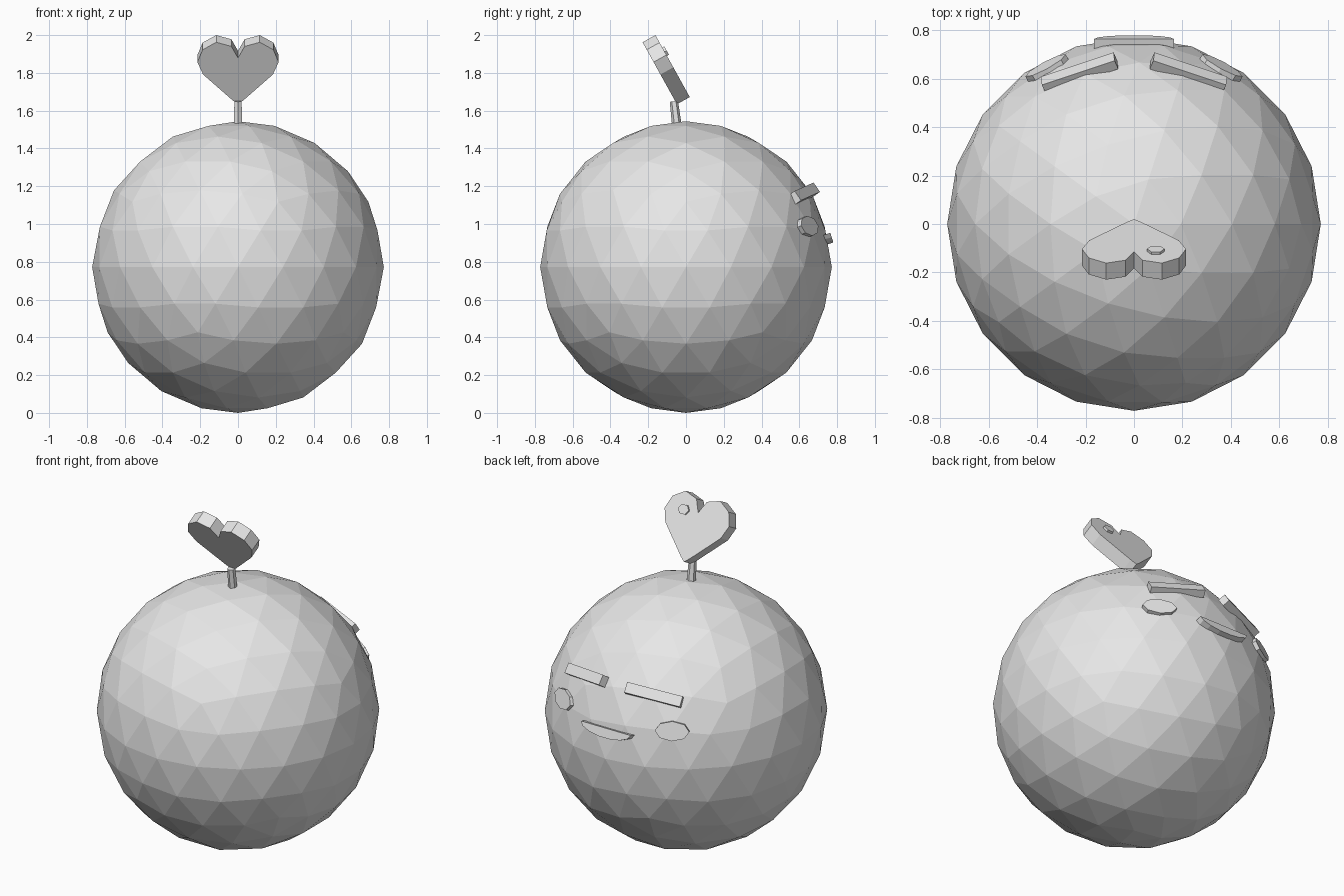
import bpy, bmesh
from math import cos, sin, pi, radians
from mathutils import Matrix, Vector

cube = bpy.data.objects.get("Cube")
if cube:
    bpy.data.objects.remove(cube)

GREY = (0.8, 0.8, 0.8, 1)
grey = bpy.data.materials.new("plain grey")
grey.use_nodes = True
grey.diffuse_color = GREY
grey.node_tree.nodes["Principled BSDF"].inputs["Base Color"].default_value = GREY


def add_object(name, bm, matrix):
    bmesh.ops.recalc_face_normals(bm, faces=bm.faces)
    mesh = bpy.data.meshes.new(name)
    bm.to_mesh(mesh)
    bm.free()
    mesh.materials.append(grey)
    obj = bpy.data.objects.new(name, mesh)
    obj.matrix_world = matrix
    bpy.context.collection.objects.link(obj)
    return obj


def frame(origin, side, normal):
    """Local x runs along side, local z points out along normal."""
    x = Vector(side).normalized()
    n = Vector(normal)
    z = (n - x * n.dot(x)).normalized()
    y = z.cross(x)
    return Matrix.Translation(origin) @ Matrix((x, y, z)).transposed().to_4x4()


def plate(name, outline, thickness, matrix):
    """Flat outline extruded evenly to both sides of its plane."""
    bm = bmesh.new()
    face = bm.faces.new([bm.verts.new((x, y, -thickness / 2)) for x, y in outline])
    grown = bmesh.ops.extrude_face_region(bm, geom=[face])["geom"]
    top = [v for v in grown if isinstance(v, bmesh.types.BMVert)]
    bmesh.ops.translate(bm, verts=top, vec=(0, 0, thickness))
    return add_object(name, bm, matrix)


def oval(rx, ry, sides, start=0.0, sweep=2 * pi):
    steps = sides if sweep > 6 else sides - 1
    angles = [start + sweep * i / steps for i in range(sides)]
    return [(rx * cos(a), ry * sin(a)) for a in angles]


# Faceted round body
R = 0.772
bm = bmesh.new()
bmesh.ops.create_icosphere(bm, subdivisions=3, radius=R)
add_object("body", bm, Matrix.Translation((0, 0, R)))

# Short tapered stem, leaning slightly forward
bm = bmesh.new()
bmesh.ops.create_cone(bm, cap_ends=True, segments=6, radius1=0.026,
                      radius2=0.022, depth=0.15)
add_object("stem", bm, Matrix.Translation((0, -0.055, 1.575)) @ Matrix.Rotation(radians(7), 4, "X"))

# Heart-shaped leaf leaning forward, tip at its local origin
tilt = radians(29)
half = [(0.03, 0.025), (0.185, 0.18), (0.215, 0.255), (0.187, 0.33),
        (0.115, 0.375), (0.035, 0.35)]
heart = [(0, 0)] + half + [(0, 0.28)] + [(-x, y) for x, y in reversed(half)]
leaf_frame = frame((0, -0.014, 1.653), (-1, 0, 0), (0, cos(tilt), sin(tilt)))
plate("heart_leaf", heart, 0.078, leaf_frame)
plate("leaf_nub", oval(0.036, 0.03, 6), 0.03,
      leaf_frame @ Matrix.Translation((-0.09, 0.275, 0.036)))

# Brows and cheeks on both sides of the face
for s, side in ((1, "left"), (-1, "right")):
    brow = [(-0.16, -0.03), (0.16, -0.03), (0.16, 0.03), (-0.16, 0.03)]
    plate(side + "_brow", brow, 0.045,
          frame((s * 0.225, 0.625, 1.16), (-0.3, s * 0.1, s * 0.045), (0, 0.82, 0.57)))
    plate(side + "_cheek", oval(0.095, 0.055, 8), 0.025,
          frame((s * 0.36, 0.645, 0.987), (-0.875, s * 0.48, 0), (s * 0.36, 0.645, 0.215)))

# Half-moon mouth with a straight upper edge
plate("mouth", oval(0.166, 0.055, 8, pi, pi), 0.04,
      frame((0, 0.745, 0.947), (-1, 0, 0), (0, cos(0.3), sin(0.3))))
